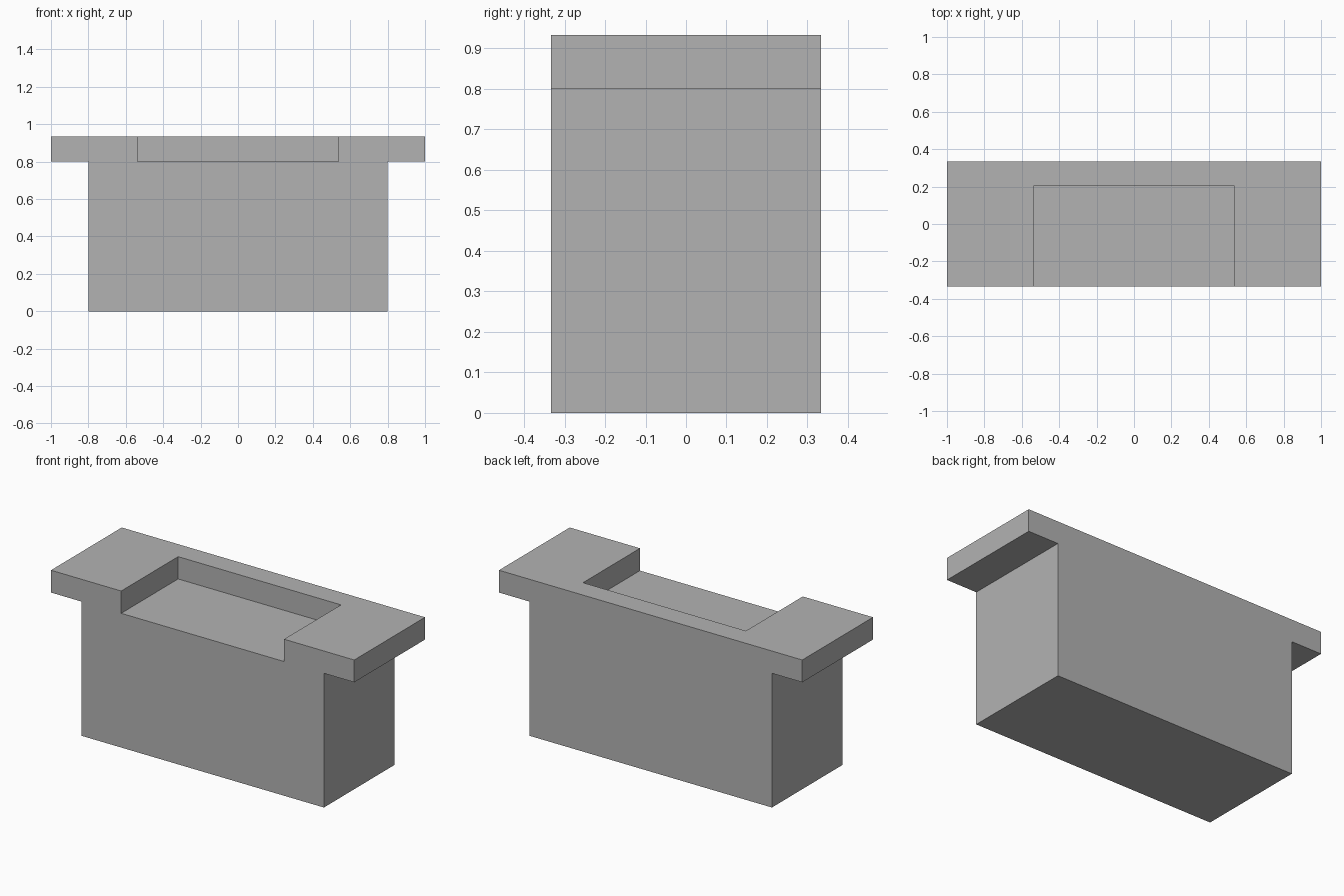
import bpy
import bmesh

old = bpy.data.objects.get("Cube")
if old:
    bpy.data.objects.remove(old, do_unlink=True)

HALF_DEPTH = 1 / 3
LEDGE_Z, TOP_Z = 0.8, 0.933
BODY_X, LEDGE_X = 0.8, 1.0
NOTCH_X, NOTCH_BACK = 0.537, 0.203

# Single plain grey
grey = bpy.data.materials.new("plain_grey")
grey.use_nodes = True
colour = (0.45, 0.45, 0.45, 1)
grey.diffuse_color = colour
grey.node_tree.nodes["Principled BSDF"].inputs["Base Color"].default_value = colour


def extrude_profile(name, profile, y_front, y_back):
    """Extrude an x-z outline from y_front to y_back."""
    bm = bmesh.new()
    face = bm.faces.new([bm.verts.new((x, y_front, z)) for x, z in profile])
    new = bmesh.ops.extrude_face_region(bm, geom=[face])["geom"]
    verts = [v for v in new if isinstance(v, bmesh.types.BMVert)]
    bmesh.ops.translate(bm, verts=verts, vec=(0, y_back - y_front, 0))
    bmesh.ops.recalc_face_normals(bm, faces=bm.faces)
    mesh = bpy.data.meshes.new(name)
    bm.to_mesh(mesh)
    bm.free()
    mesh.materials.append(grey)
    obj = bpy.data.objects.new(name, mesh)
    bpy.context.collection.objects.link(obj)
    return obj


# T-shaped block: solid body with overhanging end ledges
right_half = [(BODY_X, 0), (BODY_X, LEDGE_Z), (LEDGE_X, LEDGE_Z), (LEDGE_X, TOP_Z)]
outline = right_half + [(-x, z) for x, z in reversed(right_half)]
block = extrude_profile("ledged_block", outline, -HALF_DEPTH, HALF_DEPTH)

# Shallow recess in the top, open at the front
recess = [(-NOTCH_X, LEDGE_Z), (NOTCH_X, LEDGE_Z), (NOTCH_X, 1.2), (-NOTCH_X, 1.2)]
cutter = extrude_profile("recess_cutter", recess, -0.6, NOTCH_BACK)
cutter.hide_render = True

cut = block.modifiers.new("recess", "BOOLEAN")
cut.operation = "DIFFERENCE"
cut.solver = "EXACT"
cut.object = cutter
bpy.context.view_layer.objects.active = block
bpy.ops.object.modifier_apply(modifier=cut.name)
bpy.data.objects.remove(cutter, do_unlink=True)
